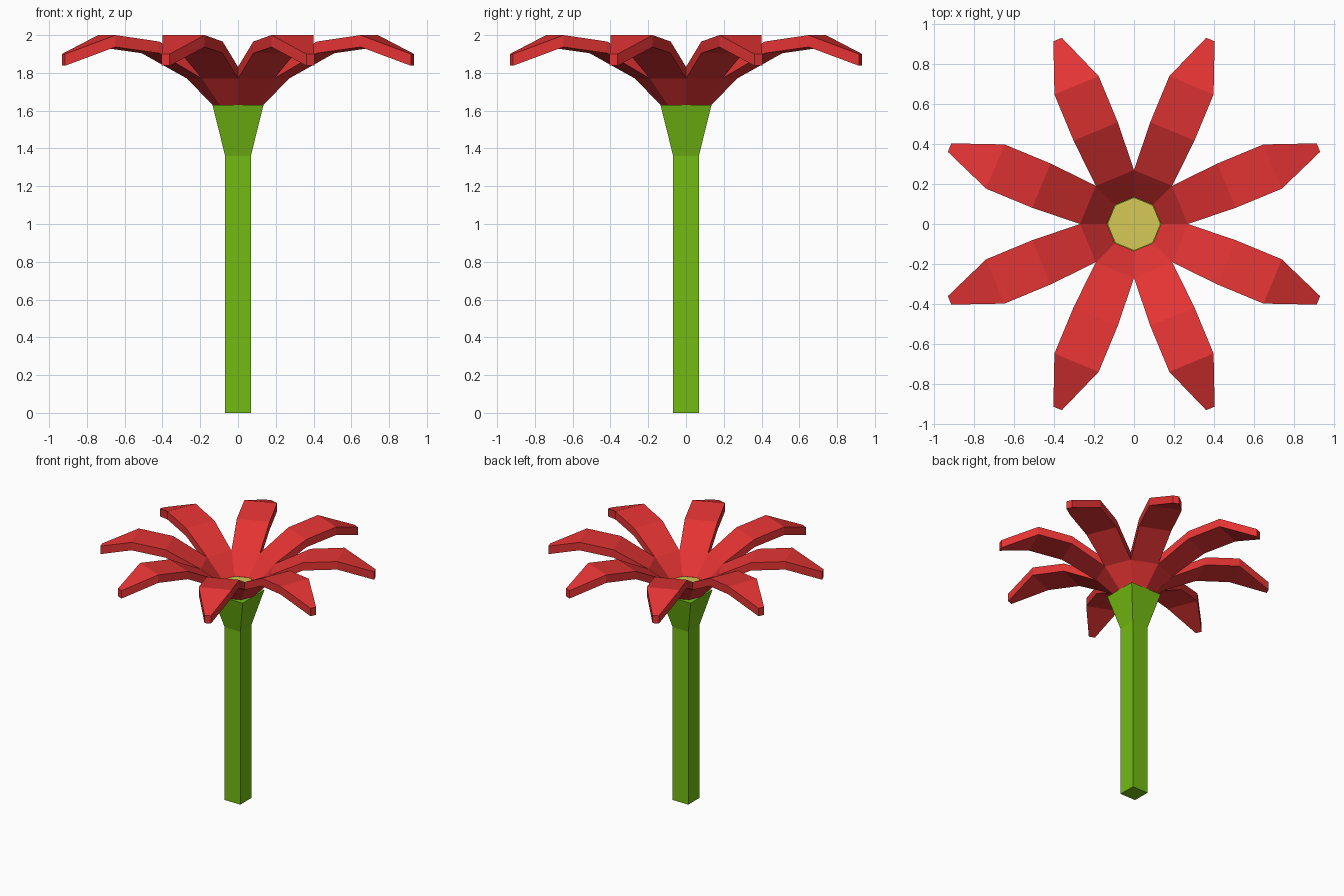
import bpy, bmesh
from math import cos, sin, pi

if "Cube" in bpy.data.objects:
    bpy.data.objects.remove(bpy.data.objects["Cube"])


def material(name, rgb):
    m = bpy.data.materials.new(name)
    m.diffuse_color = (*rgb, 1)
    m.use_nodes = True
    m.node_tree.nodes["Principled BSDF"].inputs["Base Color"].default_value = m.diffuse_color
    return m


green = material("leaf green", (0.171, 0.497, 0.006))
red = material("petal red", (0.78, 0.034, 0.034))
yellow = material("centre yellow", (0.67, 0.58, 0.09))


def finish(bm, name, mat):
    bmesh.ops.remove_doubles(bm, verts=bm.verts, dist=0.0005)
    bmesh.ops.recalc_face_normals(bm, faces=bm.faces)
    me = bpy.data.meshes.new(name)
    bm.to_mesh(me)
    bm.free()
    me.materials.append(mat)
    ob = bpy.data.objects.new(name, me)
    bpy.context.collection.objects.link(ob)
    return ob


def loft(name, rings, mat):
    """Closed solid through a list of equal-length point rings."""
    bm = bmesh.new()
    vs = [[bm.verts.new(p) for p in r] for r in rings]
    n = len(vs[0])
    for a, b in zip(vs, vs[1:]):
        for i in range(n):
            j = (i + 1) % n
            bm.faces.new((a[i], a[j], b[j], b[i]))
    bm.faces.new(vs[0])
    bm.faces.new(vs[-1])
    return finish(bm, name, mat)


def square(h, z):
    return [(-h, -h, z), (h, -h, z), (h, h, z), (-h, h, z)]


# Square stem with a flared calyx
loft("stem", [square(0.068, 0), square(0.068, 1.36), square(0.135, 1.63)], green)

# Petals: distance from centre, half width, underside z, top z
R = 0.135
profile = [
    (R * cos(pi / 8), R * sin(pi / 8), 1.63, 1.692),
    (2 * R * cos(pi / 8), 2 * R * sin(pi / 8), 1.77, 1.832),
    (0.502, 0.12, 1.904, 1.966),
    (0.752, 0.12, 1.937, 2.0),
    (1.0, 0.023, 1.838, 1.90),
]
bm = bmesh.new()
for k in range(8):
    a = pi / 8 + k * pi / 4

    def vert(d, w, z):
        return bm.verts.new((d * cos(a) - w * sin(a), d * sin(a) + w * cos(a), z))

    rings = [[vert(d, -w, lo), vert(d, w, lo), vert(d, w, hi), vert(d, -w, hi)]
             for d, w, lo, hi in profile]
    for s, (p, q) in enumerate(zip(rings, rings[1:])):
        for i in range(4):
            if s == 0 and i in (1, 3):   # petals are fused in the cup
                continue
            j = (i + 1) % 4
            bm.faces.new((p[i], p[j], q[j], q[i]))
    bm.faces.new(rings[-1])
    bm.faces.new(rings[0])
finish(bm, "petals", red)

# Octagonal flower centre filling the cup
loft("flower_centre",
     [[(R * 0.985 * cos(i * pi / 4), R * 0.985 * sin(i * pi / 4), z) for i in range(8)]
      for z in (1.631, 1.692)], yellow)
